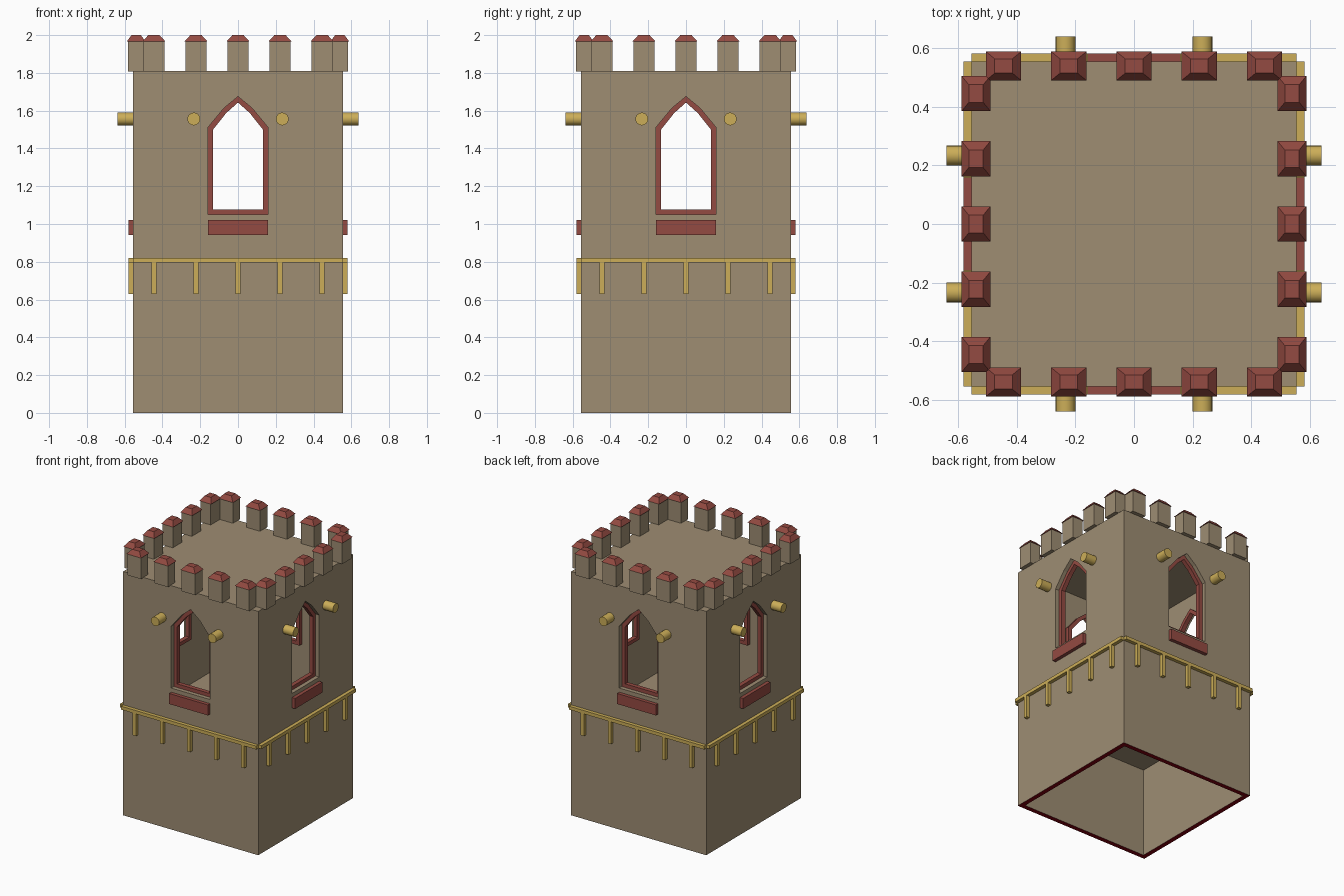
import bpy, bmesh, math
from mathutils import Matrix, Vector

if "Cube" in bpy.data.objects:
    bpy.data.objects.remove(bpy.data.objects["Cube"])

W = 0.555          # half width of the tower
T = 0.035          # wall thickness
ROOF = 1.81


def material(name, rgb):
    m = bpy.data.materials.new(name)
    m.diffuse_color = (*rgb, 1)
    m.use_nodes = True
    m.node_tree.nodes["Principled BSDF"].inputs["Base Color"].default_value = m.diffuse_color
    return m


STONE = material("stone", (0.342, 0.266, 0.171))
RED = material("red_brick", (0.296, 0.069, 0.054))
GOLD = material("golden_wood", (0.604, 0.423, 0.098))
DARK = material("dark_red", (0.22, 0.0, 0.004))


def box(bm, x0, x1, y0, y1, z0, z1, taper=1.0):
    """Axis-aligned box whose top may be tapered."""
    geo = bmesh.ops.create_cube(bm, size=1)["verts"]
    c = Vector(((x0 + x1) / 2, (y0 + y1) / 2, (z0 + z1) / 2))
    for v in geo:
        k = taper if v.co.z > 0 else 1
        v.co = c + Vector((v.co.x * (x1 - x0) * k, v.co.y * (y1 - y0) * k, v.co.z * (z1 - z0)))


def ring(bm, outline, y):
    return [bm.verts.new((x, y, z)) for x, z in outline]


def prism(bm, outline, y0, y1):
    a, b = ring(bm, outline, y0), ring(bm, outline, y1)
    bm.faces.new(a)
    bm.faces.new(b[::-1])
    for i in range(len(a)):
        j = (i + 1) % len(a)
        bm.faces.new((a[i], b[i], b[j], a[j]))


def finish(name, bm, mat, sides=1):
    """Turn the bmesh into an object, repeated around the tower."""
    if sides == 4:
        base = bm.verts[:] + bm.edges[:] + bm.faces[:]
        for k in range(1, 4):
            new = bmesh.ops.duplicate(bm, geom=base)["geom"]
            verts = [g for g in new if isinstance(g, bmesh.types.BMVert)]
            bmesh.ops.rotate(bm, verts=verts, cent=(0, 0, 0),
                             matrix=Matrix.Rotation(k * math.pi / 2, 3, 'Z'))
    bmesh.ops.recalc_face_normals(bm, faces=bm.faces[:])
    me = bpy.data.meshes.new(name)
    bm.to_mesh(me)
    bm.free()
    me.materials.append(mat)
    ob = bpy.data.objects.new(name, me)
    bpy.context.collection.objects.link(ob)
    return ob


def arch(half, bottom, spring, shoulder, apex):
    """Pointed window outline."""
    sx, sz = shoulder
    return [(-half, bottom), (half, bottom), (half, spring), (sx, sz),
            (0, apex), (-sx, sz), (-half, spring)]


OUTER = arch(0.160, 1.05, 1.51, (0.075, 1.613), 1.675)
INNER = arch(0.132, 1.077, 1.50, (0.062, 1.588), 1.643)

# Tower walls: hollow base, hollow upper room, window openings
bm = bmesh.new()
box(bm, -W, W, -W, W, 0, ROOF)
walls = finish("tower_walls", bm, STONE)
walls.data.materials.append(DARK)
cutters = []
inner = W - T
for name, z0, z1 in (("base_hollow", -0.2, 0.66), ("room_hollow", 0.70, ROOF - 0.015)):
    bm = bmesh.new()
    box(bm, -inner, inner, -inner, inner, z0, z1)
    cutters.append(finish(name, bm, STONE))
for k in range(2):
    bm = bmesh.new()
    prism(bm, OUTER, -1, 1)
    bmesh.ops.rotate(bm, verts=bm.verts[:], cent=(0, 0, 0),
                     matrix=Matrix.Rotation(k * math.pi / 2, 3, 'Z'))
    cutters.append(finish("window_cutter", bm, STONE))
for c in cutters:
    mod = walls.modifiers.new(c.name, 'BOOLEAN')
    mod.operation, mod.solver, mod.object = 'DIFFERENCE', 'EXACT', c
dg = bpy.context.evaluated_depsgraph_get()
mesh = bpy.data.meshes.new_from_object(walls.evaluated_get(dg))
walls.modifiers.clear()
walls.data = mesh
for c in cutters:
    bpy.data.objects.remove(c)
mesh.materials.clear()
mesh.materials.append(STONE)
mesh.materials.append(DARK)
for p in mesh.polygons:      # dark rim on the underside
    p.material_index = 1 if p.center.z < 0.01 and p.normal.z < -0.9 else 0

# Window frames set behind the wall face
bm = bmesh.new()
y0, y1 = -W + 0.03, -W + 0.062
rings = [ring(bm, o, y) for o, y in ((OUTER, y0), (INNER, y0), (INNER, y1), (OUTER, y1))]
for r in range(4):
    a, b = rings[r], rings[(r + 1) % 4]
    for i in range(len(a)):
        j = (i + 1) % len(a)
        bm.faces.new((a[i], a[j], b[j], b[i]))
finish("window_frames", bm, RED, 4)

# Window sills
bm = bmesh.new()
box(bm, -0.159, 0.159, -0.581, -W + 0.005, 0.942, 1.02)
finish("window_sills", bm, RED, 4)

# Battlements with tapered caps
blocks, caps = bmesh.new(), bmesh.new()
for i in range(-2, 3):
    x = i * 0.2225
    box(blocks, x - 0.055, x + 0.055, -0.583, -0.497, 1.808, 1.968)
    box(caps, x - 0.06, x + 0.06, -0.588, -0.49, 1.967, 2.0, 0.5)
finish("battlement_blocks", blocks, STONE, 4)
finish("battlement_caps", caps, RED, 4)

# Trim rail with short hanging posts
rail, posts = bmesh.new(), bmesh.new()
box(rail, -W, W, -0.581, -W + 0.005, 0.795, 0.82)
for i in range(-2, 3):
    x = i * 0.2225
    box(posts, x - 0.013, x + 0.013, -0.581, -W + 0.005, 0.63, 0.797)
finish("trim_rail", rail, GOLD, 4)
finish("trim_posts", posts, GOLD, 4)

# Round beam ends beside the windows
bm = bmesh.new()
for s in (-1, 1):
    bmesh.ops.create_cone(
        bm, cap_ends=True, segments=16, radius1=0.034, radius2=0.034, depth=0.1,
        matrix=Matrix.Translation((s * 0.234, -0.589, 1.556)) @ Matrix.Rotation(math.pi / 2, 4, 'X'))
beams = finish("beam_ends", bm, GOLD, 4)
bpy.ops.object.select_all(action='DESELECT')
beams.select_set(True)
bpy.context.view_layer.objects.active = beams
bpy.ops.object.shade_smooth_by_angle()
